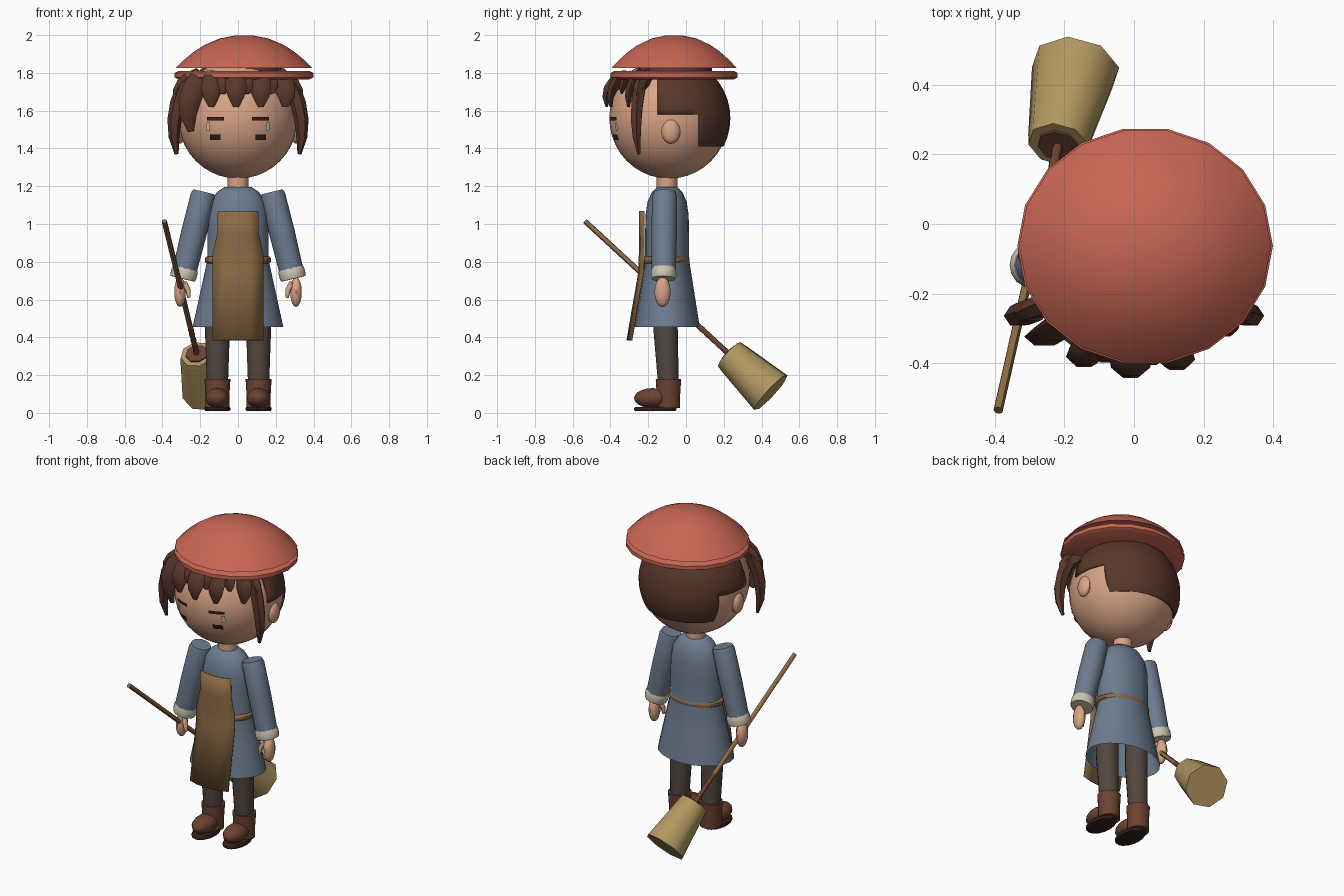
import bpy, bmesh, math
from mathutils import Vector

if "Cube" in bpy.data.objects:
    bpy.data.objects.remove(bpy.data.objects["Cube"])


def material(name, hex_colour):
    def linear(channel):
        return channel / 12.92 if channel <= .04 else ((channel + .055) / 1.055) ** 2.4
    mat = bpy.data.materials.new(name)
    colour = [linear(byte / 255) for byte in bytes.fromhex(hex_colour)] + [1]
    mat.diffuse_color = colour
    mat.use_nodes = True
    mat.node_tree.nodes["Principled BSDF"].inputs["Base Color"].default_value = colour
    return mat


skin = material("skin", "daa486")
hair = material("dark brown hair", "58372a")
red = material("hat red", "c86654")
blue = material("tunic blue", "6c7c8f")
wood = material("apron and wood brown", "8c6b44")
cream = material("cuff cream", "cdc6b2")
grey = material("legging grey brown", "52473f")
leather = material("boot leather", "6c4232")
straw = material("straw", "b29860")
dark = material("dark sole", "34201b")


def finish(name, bm, mat):
    """Turn a bmesh into a smooth object that keeps its hard edges."""
    bmesh.ops.recalc_face_normals(bm, faces=bm.faces)
    mesh = bpy.data.meshes.new(name)
    bm.to_mesh(mesh)
    bm.free()
    mesh.materials.append(mat)
    mesh.shade_smooth()
    mesh.set_sharp_from_angle(angle=math.radians(45))
    obj = bpy.data.objects.new(name, mesh)
    bpy.context.collection.objects.link(obj)
    return obj


def tube(name, mat, path, radii, sides=12, depth=1, open_start=False):
    """Elliptical rings along a path; depth is the ratio of depth to width."""
    bm = bmesh.new()
    path = [Vector(point) for point in path]
    rings = []
    for i, (point, radius) in enumerate(zip(path, radii)):
        tangent = (path[min(i + 1, len(path) - 1)] - path[max(i - 1, 0)]).normalized()
        across = Vector((0, 1, 0)).cross(tangent).normalized() * radius
        back = tangent.cross(across) * depth
        turns = [math.tau * k / sides for k in range(sides)]
        rings.append([bm.verts.new(point + across * math.cos(a) + back * math.sin(a)) for a in turns])
    for lower, upper in zip(rings, rings[1:]):
        for k in range(sides):
            nxt = (k + 1) % sides
            bm.faces.new((lower[k], lower[nxt], upper[nxt], upper[k]))
    if not open_start:
        bm.faces.new(rings[0])
    bm.faces.new(rings[-1])
    return finish(name, bm, mat)


def band(name, mat, centre, half, radius, depth=1, sides=16):
    """Short disc with rounded rims; half is the half-length axis vector."""
    centre, half = Vector(centre), Vector(half)
    path = [centre + half * t for t in (-1, -.5, .5, 1)]
    return tube(name, mat, path, [radius * f for f in (.94, 1, 1, .94)], sides, depth)


def ball_mesh(centre, radii, sides, rows):
    bm = bmesh.new()
    bmesh.ops.create_uvsphere(bm, u_segments=sides, v_segments=rows, radius=1)
    bmesh.ops.scale(bm, vec=radii, verts=bm.verts)
    bmesh.ops.translate(bm, vec=centre, verts=bm.verts)
    return bm


def ball(name, mat, centre, radii, sides=14, rows=10):
    return finish(name, ball_mesh(centre, radii, sides, rows), mat)


# Head and neck
head_centre = Vector((0, -.09, 1.56))
ball("head", skin, head_centre, (.316, .316, .32), 32, 20)
tube("neck", skin, [(0, -.1, 1.14), (0, -.1, 1.27)], (.055, .055))


def on_face(x, z, radius):
    """Point on the front of the head at the given x and z."""
    rise = z - head_centre.z
    return Vector((x, head_centre.y - math.sqrt(radius ** 2 - x ** 2 - rise ** 2), z))


# Back hair: a shell cut in steps around the ears
low, high, behind_ear, before_ear = 1.41, 1.58, .07, -.15
bm = ball_mesh(head_centre, (.325, .325, .326), 32, 20)
for normal, at in (("Z", high), ("Z", low), ("Y", before_ear), ("Y", behind_ear)):
    direction = Vector((0, normal == "Y", normal == "Z"))
    bmesh.ops.bisect_plane(bm, geom=bm.verts[:] + bm.edges[:] + bm.faces[:],
                           plane_co=direction * at, plane_no=direction)
bare = []
for face in bm.faces:
    middle = face.calc_center_median()
    front_limit = before_ear if middle.z > high else behind_ear
    if middle.z < low or middle.y < front_limit:
        bare.append(face)
bmesh.ops.delete(bm, geom=bare, context="FACES")
back_hair = finish("back_hair", bm, hair)
back_hair.modifiers.new("thickness", "SOLIDIFY").thickness = .01


def lock(name, root, tip, width, bulge, depth=.5):
    """Tapered lock that arches outward from the head."""
    outward = ((root + tip) / 2 - head_centre).normalized() * bulge
    steps = [k / 4 for k in range(5)]
    path = [root.lerp(tip, t) + outward * 4 * t * (1 - t) for t in steps]
    tube(name, hair, path, [width * (1 - .75 * t ** 3) for t in steps], 6, depth)


# Fringe and temple locks
hairline, hair_radius = 1.78, .335
for i in range(4):
    x = -.14 + .13 * i
    lock(f"fringe_lock_{i + 1}", on_face(x * .8, hairline, hair_radius),
         on_face(x, 1.62, hair_radius), .062, .035)
    if i < 3:
        x += .06
        lock(f"short_fringe_lock_{i + 1}", on_face(x * .8, hairline, hair_radius),
             on_face(x, 1.69, hair_radius), .05, .015)
lock("right_temple_lock", on_face(-.18, hairline, hair_radius),
     on_face(-.25, 1.49, hair_radius), .065, .06)


def face_patch(name, mat, x, z, width, height):
    """Thin painted plate wrapped on the face."""
    bm = bmesh.new()
    columns = []
    for k in range(5):
        px = x + width * (k / 4 - .5)
        columns.append([bm.verts.new(on_face(px, z + height * e, .324)) for e in (-.5, .5)])
    for a, b in zip(columns, columns[1:]):
        bm.faces.new((a[0], b[0], b[1], a[1]))
    finish(name, bm, mat)


# Hat: flat band, dark lining in the gap, and dome
hat_x, hat_y, squash = .032, -.063, .93
brim, crown = 1.825, 2
band("hat_band", red, (hat_x, hat_y, 1.788), (0, 0, .023), .367, squash, 18)
band("hat_lining", hair, (hat_x, hat_y, 1.81), (0, 0, .03), .2)
drops = [1, .94, .75, .5, .3, .1, .01]
tube("hat_dome", red, [(hat_x, hat_y, crown - (crown - brim) * d) for d in drops],
     [.362 * d ** .45 for d in drops], 18, squash)


# Tunic: flared skirt below the waist, rounded shoulders above
waist, hem = .81, .455


def tunic_width(z):
    if z < waist:
        return .162 + .078 * (waist - z) / (waist - hem)
    return .162 * math.sqrt(1 - ((z - waist) / .4) ** 6)


heights = [hem, .65, waist, .95, 1.05, 1.12, 1.17, 1.195]
tube("tunic", blue, [(0, -.1, z) for z in heights], [tunic_width(z) for z in heights], 20, .72, True)
band("belt", wood, (0, -.108, waist), (0, 0, .018), .175, .73, 20)

# Apron: a gently curved sheet, flat bib above and sloping forward below
bm = bmesh.new()
sections = []
for z, y, half in ((.385, -.315, .135), (.75, -.252, .135), (.84, -.25, .135),
                   (.95, -.25, .11), (1.07, -.25, .107)):
    sections.append([bm.verts.new((half * f, y + .025 * f * f, z)) for f in (-1, -.5, 0, .5, 1)])
for lower, upper in zip(sections, sections[1:]):
    for k in range(4):
        bm.faces.new((lower[k], lower[k + 1], upper[k + 1], upper[k]))
apron = finish("apron", bm, wood)
apron.modifiers.new("thickness", "SOLIDIFY").thickness = .006

# Paired parts on both sides
for side, s in (("right", -1), ("left", 1)):
    # Face and hair
    lock(f"{side}_side_lock", Vector((s * .285, -.245, 1.73)), Vector((s * .325, -.25, 1.37)),
         .042, .035, .85)
    lock(f"{side}_swept_lock", Vector((s * .2, -.2, hairline)), Vector((s * .33, -.265, 1.65)), .05, .03, .7)
    ball(f"{side}_ear", skin, (s * .307, -.08, 1.49), (.028, .05, .065), 10, 8)
    face_patch(f"{side}_lash", dark, s * .12, 1.557, .09, .018)
    face_patch(f"{side}_lower_mark", dark, s * .12, 1.46, .055, .03)
    face_patch(f"{side}_eye_white", cream, s * .157, 1.515, .018, .045)

    # Arm and hand
    shoulder, wrist = Vector((s * .185, -.113, 1.15)), Vector((s * .283, -.118, .75))
    arm = wrist - shoulder
    tube(f"{side}_sleeve", blue, [shoulder + arm * t for t in (-.05, 0, .5, 1)], (.058, .066, .068, .064))
    band(f"{side}_cuff", cream, wrist + arm * .03, arm * .07, .07, .96)
    ball(f"{side}_hand", skin, (s * .307, -.124, .64), (.032, .043, .08), 10, 8)
    tube(f"{side}_thumb", skin, [(s * .285, -.135, .69), (s * .265, -.147, .65), (s * .26, -.15, .61)],
         (.015, .015, .008), 8)

    # Leg and boot
    foot_x, ankle_y = s * .109, -.093
    tube(f"{side}_leg", grey, [(foot_x, -.108, .6), (foot_x, -.108, .44), (foot_x, ankle_y, .15)],
         (.066, .066, .056), 14)
    tube(f"{side}_boot_shaft", leather, [(foot_x, ankle_y, z) for z in (.025, .1, .18)],
         (.064, .064, .069), 14)
    ball(f"{side}_boot_toe", leather, (foot_x, -.175, .078), (.064, .1, .053))
    band(f"{side}_sole", dark, (foot_x, -.162, .021), (0, 0, .011), .068, 1.65)

# Broom, laid along one slanted axis through the right hand
broom_top, broom_axis = Vector((-.39, -.535, 1.015)), Vector((.175, .775, -.715))


def broom_part(name, mat, stations, radii):
    tube(name, mat, [broom_top + broom_axis * t for t in stations], radii, 8)


broom_part("broom_handle", wood, (0, .8), (.014, .014))
broom_part("broom_grip_wrap", leather, [.78 + .02 * k for k in range(12)],
           [.013 + .003 * (k % 2) for k in range(12)])
broom_part("broom_collar", leather, (.978, 1.02), (.06, .06))
broom_part("broom_bristles", straw, (.985, 1.02, 1.27), (.088, .095, .129))
